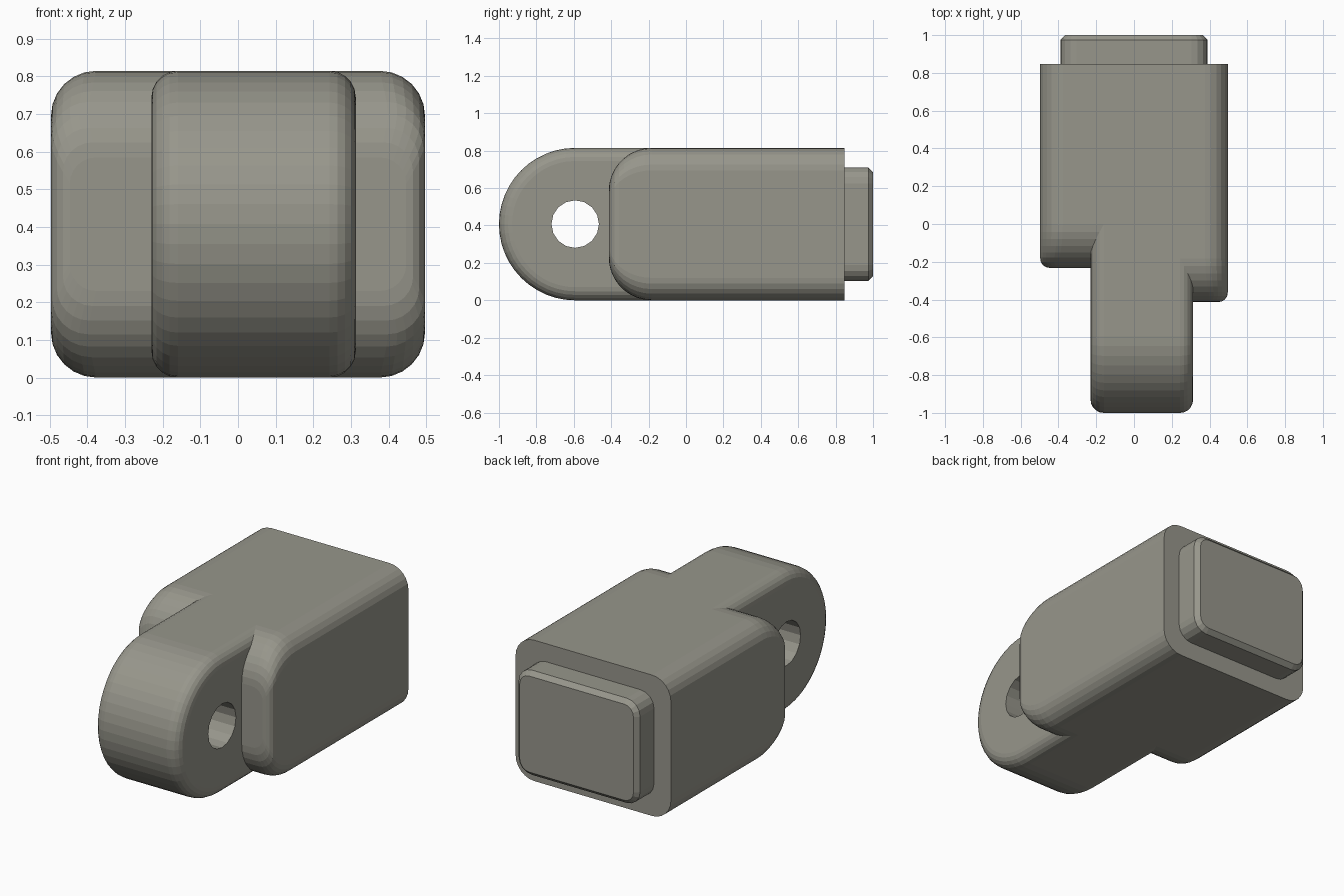
import bpy, bmesh
from math import sin, cos, pi, sqrt

if "Cube" in bpy.data.objects:
    bpy.data.objects.remove(bpy.data.objects["Cube"])

H = 0.815            # overall height
C = H / 2            # mid height
SPLIT = 0.04         # where the two shoulder blocks meet, inside the tongue
BACK = 0.848         # rear face of the body

olive = bpy.data.materials.new("olive_grey")
olive.diffuse_color = (0.31, 0.305, 0.26, 1)
olive.use_nodes = True
olive.node_tree.nodes["Principled BSDF"].inputs["Base Color"].default_value = olive.diffuse_color


def loft(name, rings):
    """Closed flat-shaded solid through a list of equal-length point rings."""
    bm = bmesh.new()
    vs = [[bm.verts.new(p) for p in ring] for ring in rings]
    n = len(rings[0])
    for a, b in zip(vs, vs[1:]):
        for i in range(n):
            j = (i + 1) % n
            bm.faces.new((a[i], a[j], b[j], b[i]))
    bm.faces.new(vs[0])
    bm.faces.new(vs[-1])
    bmesh.ops.recalc_face_normals(bm, faces=bm.faces)
    mesh = bpy.data.meshes.new(name)
    bm.to_mesh(mesh)
    bm.free()
    mesh.materials.append(olive)
    ob = bpy.data.objects.new(name, mesh)
    bpy.context.collection.objects.link(ob)
    return ob


def arc(cx, cz, r, a0, a1, n=6):
    return [(cx + r * cos(a0 + (a1 - a0) * i / n), cz + r * sin(a0 + (a1 - a0) * i / n))
            for i in range(n + 1)]


def combine(target, other, operation):
    mod = target.modifiers.new(operation.title(), 'BOOLEAN')
    mod.operation, mod.solver, mod.object = operation, 'EXACT', other
    bpy.context.view_layer.objects.active = target
    bpy.ops.object.modifier_apply(modifier=mod.name)
    bpy.data.objects.remove(other)


def shoulder(name, side, front):
    """Half body: outer corners rounded, front rolled over top and bottom."""
    roll, edge, n = 0.23, 0.05, 9
    rings = []
    for k in range(n + 2):
        t = pi / 2 * min(k, n) / n
        d = roll * (1 - cos(t))
        dz = roll * (1 - sin(t))
        u = 1 - min(d / edge, 1)
        x = 0.497 - edge * (1 - sqrt(1 - u * u))
        r = 0.12 - 0.05 * (1 - sin(t))
        h = C - dz
        y = BACK if k > n else front + d
        pts = [(side * SPLIT, -h)]
        pts = [(SPLIT, -h)] if side > 0 else [(-SPLIT, -h)]
        pts += arc(x - r, -h + r, r, -pi / 2, 0) + arc(x - r, h - r, r, 0, pi / 2)
        pts.append((side * SPLIT, h))
        rings.append([(side * px, y, C + pz) for px, pz in pts])
    return loft(name, rings)


# Body: a longer right shoulder and a shorter left one
body = shoulder("hinge_block", 1, -0.413)
left = shoulder("left_shoulder", -1, -0.232)

# Tongue: round-ended bar with softened edges
x0, x1, soft, cy = -0.23, 0.313, 0.07, -1 + C
steps = [pi / 2 * i / 5 for i in range(6)]
levels = [(x0 + soft * (1 - sin(t)), soft * (1 - cos(t))) for t in reversed(steps)]
levels = [(x0 + soft * (1 - cos(t)), soft * (1 - sin(t))) for t in steps]
levels += [(x1 - soft * (1 - cos(t)), soft * (1 - sin(t))) for t in reversed(steps)]
rings = []
for x, inset in levels:
    r = C - inset
    prof = [(0.3, C + r)] + arc(cy, C, r, pi / 2, 3 * pi / 2, 24) + [(0.3, C - r)]
    rings.append([(x, y, z) for y, z in prof])
tongue = loft("tongue", rings)

combine(body, left, 'UNION')
combine(body, tongue, 'UNION')

# Pin hole through the tongue
circle = arc(cy, C, 0.127, 0, 2 * pi, 16)[:-1]
pin = loft("pin_cutter", [[(x, y, z) for y, z in circle] for x in (-0.4, 0.45)])
combine(body, pin, 'DIFFERENCE')

# Plug: chamfered rounded plate on the back
rings = []
for y, inset in ((BACK, 0), (0.975, 0), (1.0, 0.025)):
    hx, hz, r = 0.389 - inset, 0.303 - inset, 0.085 - inset
    pts = []
    for i, (sx, sz) in enumerate(((1, 1), (-1, 1), (-1, -1), (1, -1))):
        pts += arc(sx * (hx - r), sz * (hz - r), r, i * pi / 2, (i + 1) * pi / 2, 4)
    rings.append([(x, y, C + z) for x, z in pts])
loft("rear_plug", rings)
